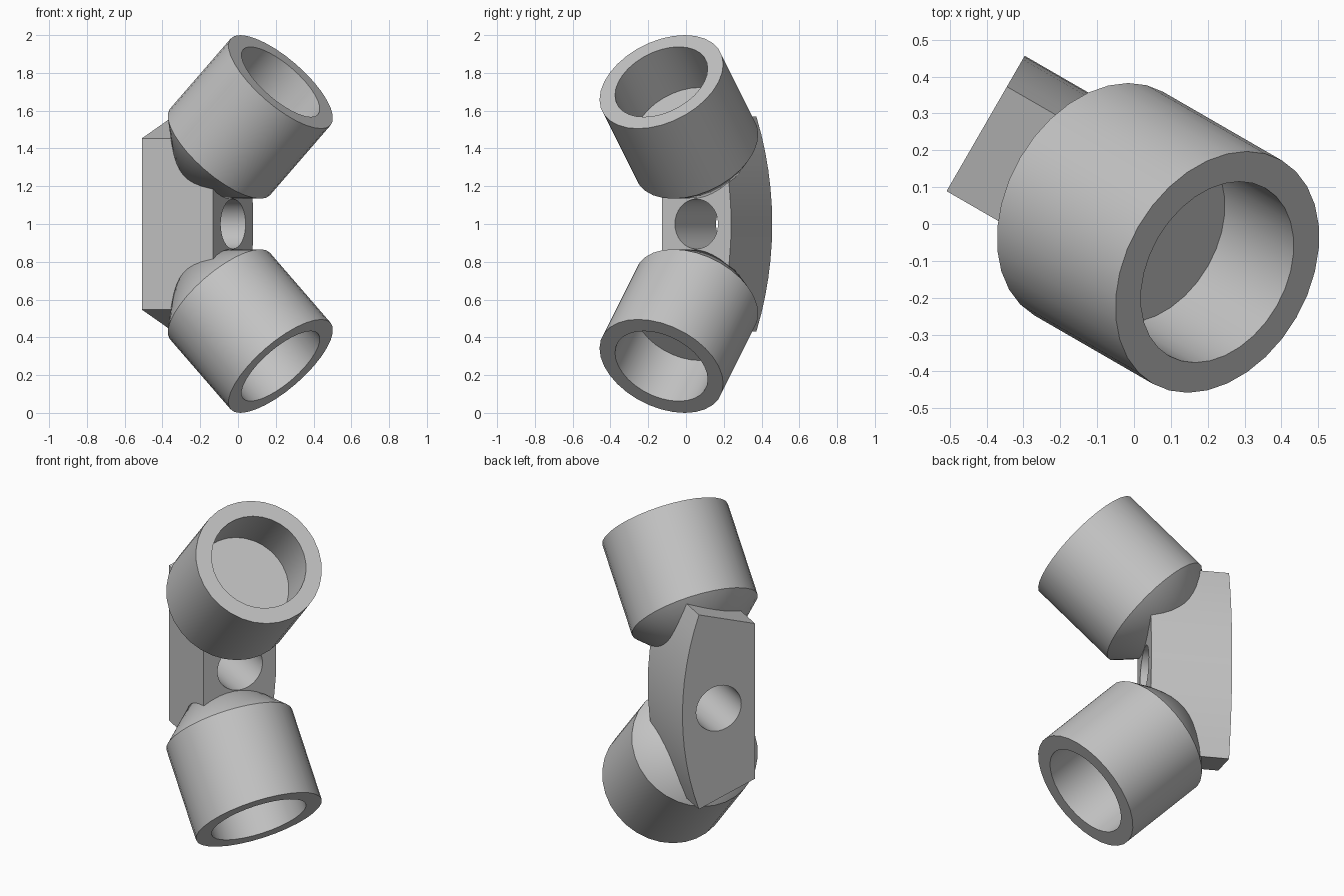
import bpy
import bmesh
from math import radians, sin, cos, pi
from mathutils import Matrix, Vector

cube = bpy.data.objects.get("Cube")
if cube:
    bpy.data.objects.remove(cube, do_unlink=True)

GREY = (0.55, 0.55, 0.55, 1.0)
mat = bpy.data.materials.new("plain_grey")
mat.use_nodes = True
mat.diffuse_color = GREY
mat.node_tree.nodes["Principled BSDF"].inputs["Base Color"].default_value = GREY

# The whole connector is turned about the vertical axis
TURN = Matrix.Rotation(radians(-30), 4, 'Z')
SEGMENTS = 32


def add_object(name, bm, matrix):
    bmesh.ops.recalc_face_normals(bm, faces=bm.faces)
    mesh = bpy.data.meshes.new(name)
    bm.to_mesh(mesh)
    bm.free()
    mesh.materials.append(mat)
    obj = bpy.data.objects.new(name, mesh)
    bpy.context.collection.objects.link(obj)
    obj.matrix_world = matrix
    return obj


def smooth(obj):
    bpy.ops.object.select_all(action='DESELECT')
    obj.select_set(True)
    bpy.context.view_layer.objects.active = obj
    bpy.ops.object.shade_smooth_by_angle(angle=radians(30))


# Socket: blind cup with a 45 degree cone behind it, origin at the mouth centre
R, BORE, LENGTH, DEPTH = 0.35, 0.2625, 0.525, 0.305


def socket(name, side):
    bm = bmesh.new()
    profile = [(0, -LENGTH - R), (R, -LENGTH), (R, 0),
               (BORE, 0), (BORE, -DEPTH), (0, -DEPTH)]
    verts = [bm.verts.new((r, 0, z)) for r, z in profile]
    edges = [bm.edges.new(pair) for pair in zip(verts, verts[1:])]
    bmesh.ops.spin(bm, geom=verts + edges, cent=(0, 0, 0), axis=(0, 0, 1),
                   angle=2 * pi, steps=SEGMENTS, use_duplicate=False)
    bmesh.ops.remove_doubles(bm, verts=bm.verts, dist=0.0005)
    place = Matrix.Translation((0.261, 0, 1 + side * 0.7525))
    tilt = Matrix.Rotation(radians(90 - side * 45), 4, 'Y')
    smooth(add_object(name, bm, TURN @ place @ tilt))


socket("upper_socket", 1)
socket("lower_socket", -1)

# Mounting block: arc-sided sector with radial ends and a flat inner side
ARC_R, HALF, STEPS = 1.72, radians(19.3), 12
ARC_Y, FLAT_Y = 0.247 - ARC_R, -0.177
BACK, FRONT = -0.485, -0.05
bm = bmesh.new()
outline = []
for i in range(STEPS + 1):
    a = HALF * (2 * i / STEPS - 1)
    outline.append((ARC_Y + ARC_R * cos(a), 1 + ARC_R * sin(a)))
end = (FLAT_Y - ARC_Y) * sin(HALF) / cos(HALF)
outline += [(FLAT_Y, 1 + end), (FLAT_Y, 1 - end)]
face = bm.faces.new([bm.verts.new((BACK, y, z)) for y, z in outline])
extruded = bmesh.ops.extrude_face_region(bm, geom=[face])["geom"]
bmesh.ops.translate(bm, vec=Vector((FRONT - BACK, 0, 0)),
                    verts=[g for g in extruded if isinstance(g, bmesh.types.BMVert)])
block = add_object("mounting_block", bm, TURN)

# Bolt hole through the block
bm = bmesh.new()
bmesh.ops.create_cone(bm, cap_ends=True, segments=SEGMENTS, radius1=0.132,
                      radius2=0.132, depth=1)
cutter = add_object("hole_cutter", bm, TURN @ Matrix.Translation((-0.27, 0.035, 1))
                    @ Matrix.Rotation(pi / 2, 4, 'Y'))
cutter.hide_render = True
cut = block.modifiers.new("bolt_hole", 'BOOLEAN')
cut.operation = 'DIFFERENCE'
cut.solver = 'EXACT'
cut.object = cutter
bpy.context.view_layer.objects.active = block
bpy.ops.object.modifier_apply(modifier=cut.name)
bpy.data.objects.remove(cutter, do_unlink=True)
smooth(block)
